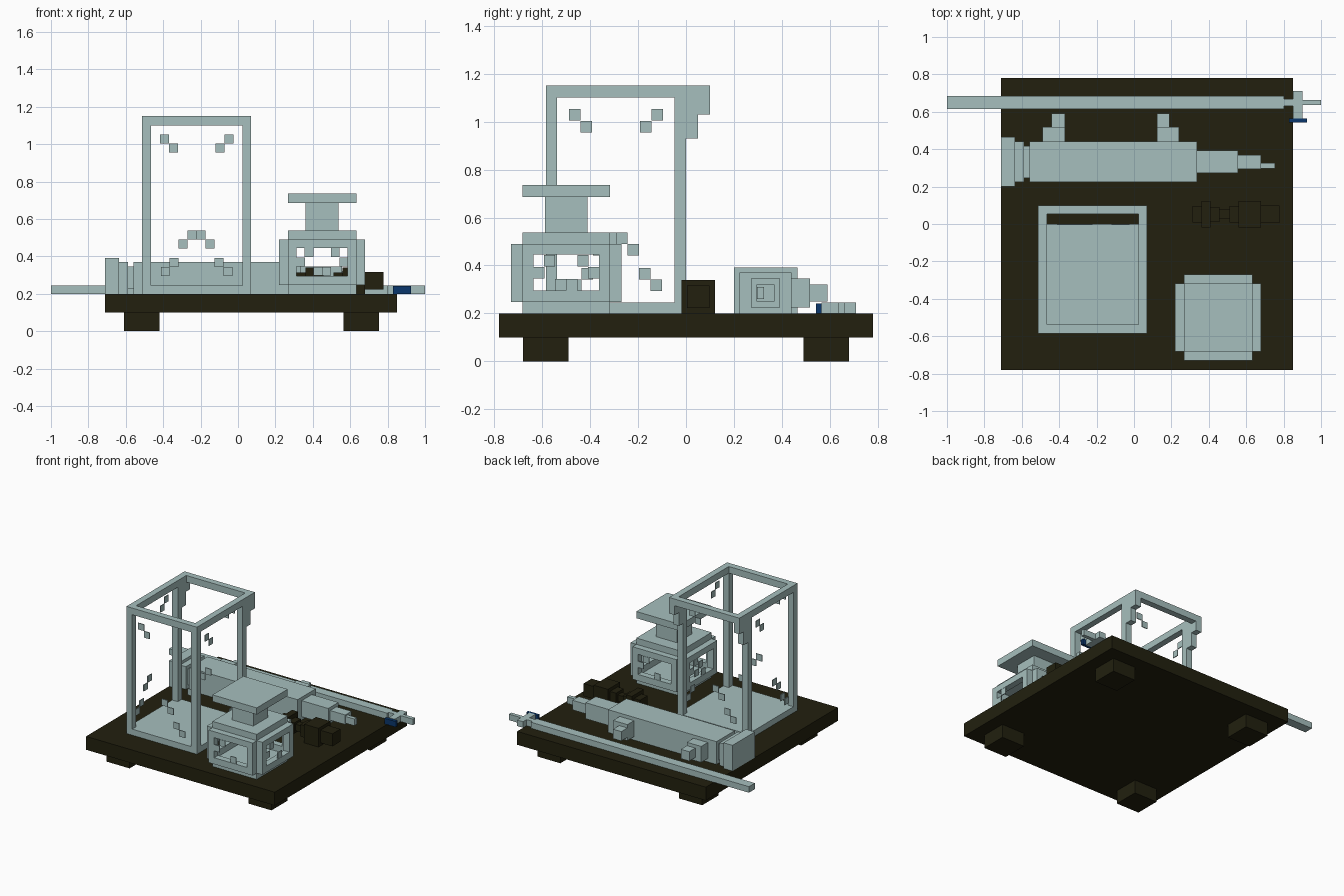
import bpy
import bmesh

cube = bpy.data.objects.get("Cube")
if cube:
    bpy.data.objects.remove(cube, do_unlink=True)


def material(name, rgb):
    m = bpy.data.materials.new(name)
    m.use_nodes = True
    m.diffuse_color = (*rgb, 1)
    m.node_tree.nodes["Principled BSDF"].inputs["Base Color"].default_value = (*rgb, 1)
    return m


GLASS = material("pale glass", (0.38, 0.52, 0.51))
DARK = material("dark tray", (0.016, 0.0145, 0.0045))
BLUE = material("deep blue", (0.003, 0.037, 0.15))


def boxes(name, mat, items):
    """One flat-faced object from boxes given as x, y and z spans."""
    bm = bmesh.new()
    for spans in items:
        verts = bmesh.ops.create_cube(bm, size=1)["verts"]
        for v in verts:
            for i, (a, b) in enumerate(spans):
                v.co[i] = a if v.co[i] < 0 else b
    mesh = bpy.data.meshes.new(name)
    bm.to_mesh(mesh)
    bm.free()
    mesh.materials.append(mat)
    ob = bpy.data.objects.new(name, mesh)
    bpy.context.collection.objects.link(ob)
    return ob


def around(c, h):
    return (c - h, c + h)


def chain(name, mat, y, z, segments):
    """Stepped square sections along x: start, end, half width, half height."""
    boxes(name, mat, [((a, b), around(y, w), around(z, h)) for a, b, w, h in segments])


def wall_plates(name, xs, ys, cells, size):
    """Thin glints on four walls; cells hold (offset to viewer's right, z)."""
    cx, cy = sum(xs) / 2, sum(ys) / 2
    s, t = size / 2, 0.006
    items = []
    for u, z in cells:
        zs = around(z, s)
        items += [(around(cx + u, s), (ys[0], ys[0] + t), zs),
                  (around(cx - u, s), (ys[1] - t, ys[1]), zs),
                  ((xs[1] - t, xs[1]), around(cy + u, s), zs),
                  ((xs[0], xs[0] + t), around(cy - u, s), zs)]
    boxes(name, GLASS, items)


T = 0.047  # common wall thickness

# Tray and feet
boxes("tray", DARK, [((-0.71, 0.85), (-0.78, 0.78), (0.1, 0.2))])
boxes("tray_feet", DARK, [(around(x, 0.095), around(y, 0.095), (0, 0.1))
                          for x in (-0.515, 0.658) for y in (-0.585, 0.585)])

# Beaker: floor, four posts, rim and stepped pouring lip
X, Y = (-0.512, 0.07), (-0.585, 0.0)
sides = [(X[0], X[0] + T), (X[1] - T, X[1])]
boxes("beaker_floor", GLASS, [(X, Y, (0.2, 0.245))])
boxes("beaker_posts", GLASS, [(sx, sy, (0.245, 1.1)) for sx in sides
                              for sy in ((Y[0], Y[0] + T), (-T, 0))])
boxes("beaker_rim", GLASS,
      [(sx, (Y[0], 0.1), (1.1, 1.15)) for sx in sides]
      + [((X[0] + T, X[1] - T), sy, (1.1, 1.15))
         for sy in ((Y[0], Y[0] + T), (0.1 - T, 0.1))])
boxes("beaker_lip", GLASS,
      [(sx, (0, 0.05), (0.93, 1.1)) for sx in sides]
      + [(sx, (0.05, 0.1), (1.03, 1.1)) for sx in sides])
wall_plates("beaker_glints", X, Y,
            [(-0.172, 1.028), (-0.124, 0.979), (0.024, 0.513), (0.072, 0.465),
             (0.12, 0.366), (0.168, 0.318)], 0.048)

# Flask: base, four window frames, shoulder, neck and lip
cx, cy = 0.45, -0.5
R, W = 0.23, 0.183
boxes("flask_base", GLASS, [(around(cx, W), around(cy, W), (0.2, 0.247))])
frames = []
for u, z in [(around(0, W), (0.247, 0.295)), (around(0, W), (0.445, 0.49)),
             ((-W, T - W), (0.295, 0.445)), ((W - T, W), (0.295, 0.445))]:
    for d in ((-R, -W), (W, R)):
        along, across = [c for c in u], [c for c in d]
        frames.append(([cx + c for c in along], [cy + c for c in across], z))
        frames.append(([cx + c for c in across], [cy + c for c in along], z))
boxes("flask_window_frames", GLASS, frames)
boxes("flask_shoulder", GLASS, [(around(cx, W), around(cy, W), (0.49, 0.537))])
boxes("flask_neck", GLASS, [(around(cx, 0.088), around(cy, 0.088), (0.537, 0.685))])
boxes("flask_lip", GLASS, [(around(cx, W), around(cy, W), (0.685, 0.735))])
wall_plates("flask_glints", around(cx, R), around(cy, R),
            [(-0.07, 0.42), (-0.115, 0.37), (0.023, 0.32)], 0.047)

# Syringe: thumb flange, collar, plunger, barrel, tip and needle
chain("syringe_body", GLASS, 0.332, 0.285,
      [(-0.635, -0.587, 0.108, 0.085), (-0.587, -0.56, 0.085, 0.06),
       (-0.56, 0.336, 0.108, 0.085), (0.336, 0.556, 0.06, 0.06),
       (0.556, 0.68, 0.037, 0.036)])
boxes("syringe_flange", GLASS, [((-0.71, -0.635), (0.2, 0.465), (0.2, 0.392))])
boxes("syringe_needle", GLASS, [((0.68, 0.755), (0.296, 0.325), (0.26, 0.31))])
boxes("syringe_side_grips", GLASS,
      [((-0.488, -0.37), (0.44, 0.518), (0.225, 0.345)),
       ((-0.44, -0.37), (0.518, 0.59), (0.25, 0.32)),
       ((0.122, 0.24), (0.44, 0.518), (0.225, 0.345)),
       ((0.122, 0.19), (0.518, 0.59), (0.25, 0.32))])

# Stirring rod with cross handle and blue tab
chain("rod", GLASS, 0.65, 0.2225,
      [(-1.0, 0.803, 0.035, 0.0225), (0.803, 0.85, 0.018, 0.0225),
       (0.9, 1.0, 0.014, 0.0225)])
boxes("rod_cross_handle", GLASS, [((0.85, 0.9), (0.565, 0.71), (0.2, 0.245))])
boxes("rod_tab", BLUE, [((0.83, 0.925), (0.543, 0.565), (0.2, 0.242))])

# Dark stepped nozzle lying on the tray
chain("nozzle", DARK, 0.052, 0.27,
      [(0.313, 0.362, 0.045, 0.045), (0.362, 0.41, 0.07, 0.07),
       (0.41, 0.457, 0.04, 0.04), (0.457, 0.51, 0.025, 0.025),
       (0.51, 0.56, 0.045, 0.045), (0.56, 0.678, 0.07, 0.07),
       (0.678, 0.777, 0.047, 0.047)])
